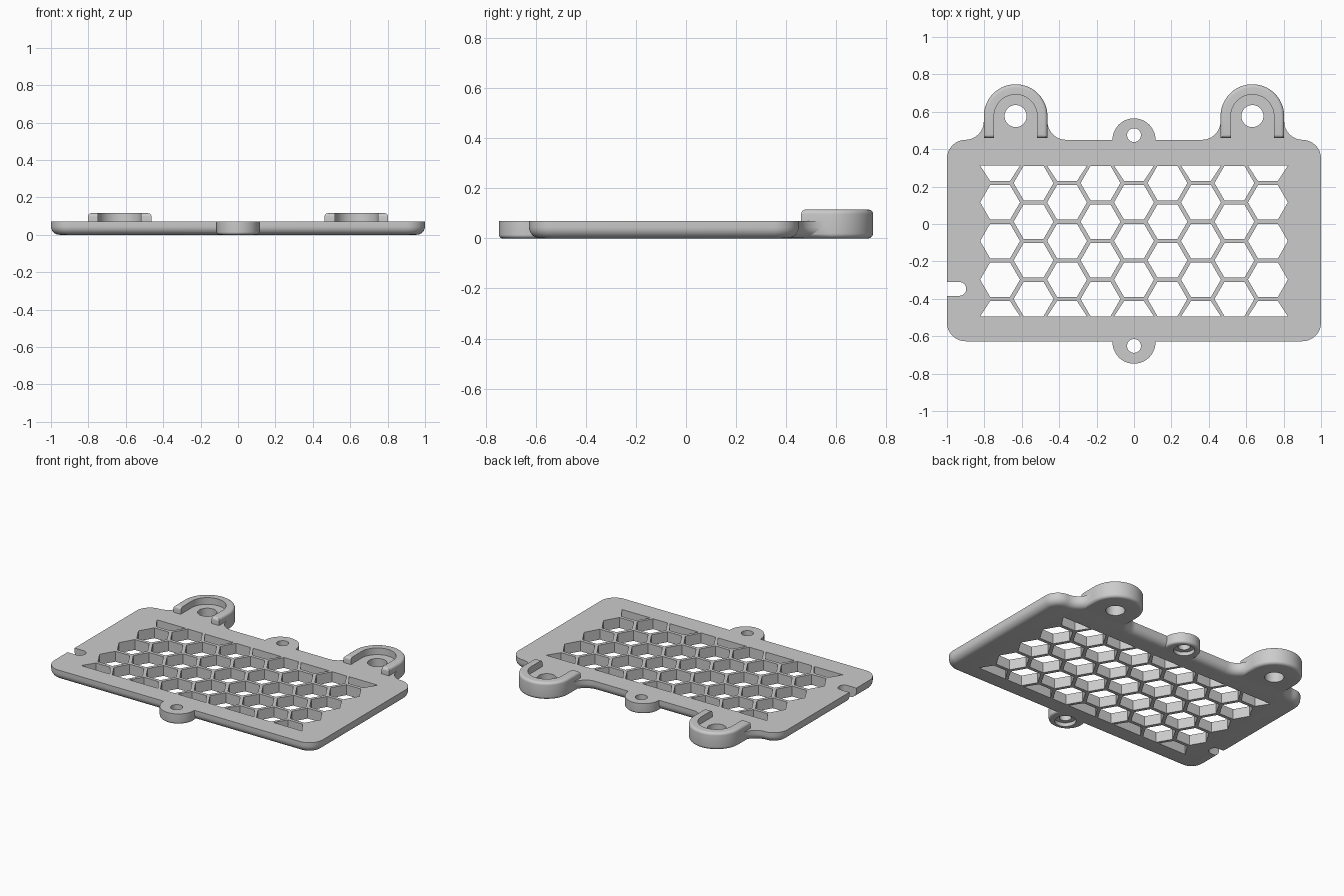
import bpy, bmesh
from math import sin, cos, pi, radians

cube = bpy.data.objects.get("Cube")
if cube:
    bpy.data.objects.remove(cube, do_unlink=True)

T = 0.07                      # plate thickness
TOP, BOT = 0.45, -0.627       # plate edges in y
EAR_X, EAR_Y, EAR_R = 0.633, 0.577, 0.17
WALL_Z = 0.115

grey = bpy.data.materials.new("matte grey")
grey.use_nodes = True
grey.diffuse_color = (0.6, 0.6, 0.6, 1)
grey.node_tree.nodes["Principled BSDF"].inputs["Base Color"].default_value = (0.6, 0.6, 0.6, 1)


def arc(cx, cy, r, a0, a1, n=12):
    return [(cx + r * cos(radians(a0 + (a1 - a0) * i / n)),
             cy + r * sin(radians(a0 + (a1 - a0) * i / n))) for i in range(n + 1)]


def circle(cx, cy, r, n=40):
    return arc(cx, cy, r, 0, 360, n)[:-1]


def prisms(name, outlines, z0, z1, low=0, high=0):
    """Extrude outlines from z0 to z1, rounding the lower and upper rims."""
    bm = bmesh.new()
    for pts in outlines:
        a = [bm.verts.new((x, y, z0)) for x, y in pts]
        b = [bm.verts.new((x, y, z1)) for x, y in pts]
        bm.faces.new(a[::-1])
        bm.faces.new(b)
        for i in range(len(a)):
            j = (i + 1) % len(a)
            bm.faces.new((a[i], a[j], b[j], b[i]))
    bmesh.ops.recalc_face_normals(bm, faces=bm.faces)
    for z, r in ((z0, low), (z1, high)):
        if r:
            bm.normal_update()
            rim = [e for e in bm.edges if all(abs(v.co.z - z) < 1e-5 for v in e.verts)]
            bmesh.ops.bevel(bm, geom=rim, offset=r, segments=6, profile=0.5, affect='EDGES')
    me = bpy.data.meshes.new(name)
    bm.to_mesh(me)
    bm.free()
    ob = bpy.data.objects.new(name, me)
    me.materials.append(grey)
    bpy.context.collection.objects.link(ob)
    return ob


def combine(target, other, op):
    mod = target.modifiers.new(op.lower(), 'BOOLEAN')
    mod.object, mod.operation, mod.solver = other, op, 'EXACT'
    bpy.context.view_layer.objects.active = target
    bpy.ops.object.modifier_apply(modifier=mod.name)
    bpy.data.objects.remove(other, do_unlink=True)


# Plate: rounded corners, with concave fillets running up to each ear
c = f = 0.1
right = arc(1 - c, BOT + c, c, -90, 0) + arc(1 - c, TOP - c, c, 0, 84)
right += arc(EAR_X + EAR_R + f, TOP + f, f, 264, 180)
right += arc(EAR_X - EAR_R - f, TOP + f, f, 0, -90)
left = [(-x, y) for x, y in reversed(right)]
plate = prisms("vent_plate", [right + left], 0, T, low=0.045)

# Ears with a raised horseshoe wall
for s, side in ((1, "left"), (-1, "right")):
    x = s * EAR_X
    u = arc(x, EAR_Y, EAR_R, 0, 180, 32) + [(x - EAR_R, 0.46), (x + EAR_R, 0.46)]
    ear = prisms(side + "_ear", [u], 0, WALL_Z, low=0.02, high=0.018)
    inner = arc(x, EAR_Y, 0.115, 0, 180, 32) + [(x - 0.115, 0.4), (x + 0.115, 0.4)]
    combine(ear, prisms("ear_recess", [inner], T, 0.2), 'DIFFERENCE')
    combine(plate, ear, 'UNION')

# Small screw tabs at the middle of the front and back edges
for name, y in (("front_tab", -0.632), ("back_tab", 0.45)):
    combine(plate, prisms(name, [circle(0, y, 0.115, 48)], 0, T, low=0.015), 'UNION')

# Screw holes, with counterbores under the small tabs
tabs = ((0, -0.652), (0, 0.475))
combine(plate, prisms("tab_holes", [circle(*p, 0.037) for p in tabs], -0.1, 0.2), 'DIFFERENCE')
combine(plate, prisms("tab_counterbores", [circle(*p, 0.065) for p in tabs], -0.1, 0.025), 'DIFFERENCE')
ears = [circle(s * EAR_X, EAR_Y, 0.059) for s in (1, -1)]
combine(plate, prisms("ear_holes", ears, -0.1, 0.2), 'DIFFERENCE')

# Cable slot in the right edge
slot = arc(-0.934, -0.347, 0.037, -90, 90) + [(-1.1, -0.31), (-1.1, -0.384)]
combine(plate, prisms("cable_slot", [slot], -0.1, 0.2), 'DIFFERENCE')

# Honeycomb openings, cut off straight along the front and back
PITCH, R, Y_MID, Y_HALF = 0.2067, 0.1065, -0.091, 0.403
cells = []
for col in range(-4, 5):
    rows = (-2, -1, 0, 1, 2) if col % 2 == 0 else (-1.5, -0.5, 0.5, 1.5)
    for row in rows:
        cy = row * PITCH
        pts = [(x, y) for x, y in circle(col * 0.179, cy, R, 6)
               if abs(row) < 2 or (y - cy) * row < 0.001]
        pts = [(x, Y_MID + max(-Y_HALF, min(Y_HALF, y))) for x, y in pts]
        cells.append(pts)
combine(plate, prisms("honeycomb", cells, -0.1, 0.2), 'DIFFERENCE')

# Smooth the rounded rims, keep the cut edges sharp
bpy.ops.object.select_all(action='DESELECT')
plate.select_set(True)
bpy.context.view_layer.objects.active = plate
bpy.ops.object.shade_smooth_by_angle(angle=radians(30))
